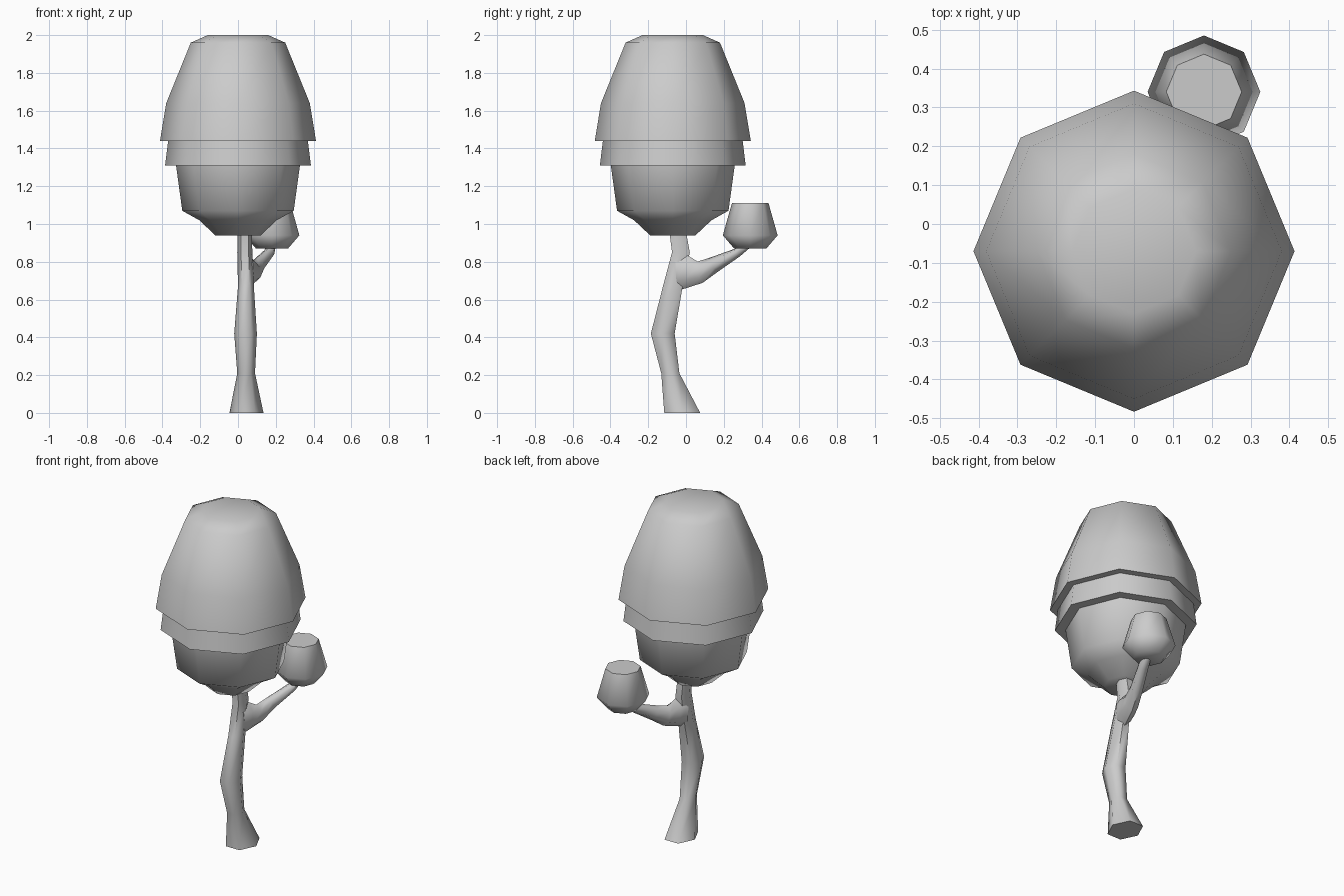
import bpy
from math import cos, sin, pi, radians
from mathutils import Vector

if "Cube" in bpy.data.objects:
    bpy.data.objects.remove(bpy.data.objects["Cube"])


def skin(name, rings, angle):
    """Closed mesh through equal-sized rings, with capped ends."""
    n = len(rings[0])
    verts = [v for ring in rings for v in ring]
    faces = [tuple(reversed(range(n)))]
    for k in range(len(rings) - 1):
        for i in range(n):
            j = (i + 1) % n
            faces.append((k * n + i, k * n + j, (k + 1) * n + j, (k + 1) * n + i))
    faces.append(tuple(range(len(verts) - n, len(verts))))
    me = bpy.data.meshes.new(name)
    me.from_pydata(verts, [], faces)
    me.shade_smooth()
    me.set_sharp_from_angle(angle=radians(angle))
    ob = bpy.data.objects.new(name, me)
    bpy.context.collection.objects.link(ob)
    return ob


def ring(c, a, b, n):
    """n-sided ring around c spanned by half-axes a and b."""
    return [Vector(c) + a * cos(2 * pi * i / n) + b * sin(2 * pi * i / n) for i in range(n)]


X, Y, Z = Vector((1, 0, 0)), Vector((0, 1, 0)), Vector((0, 0, 1))


def lathe(name, cx, cy, profile):
    return skin(name, [ring((cx, cy, z), X * r, Y * r, 8) for r, z in profile], 60)


# Large stepped canopy
lathe("canopy", 0, -0.07, [
    (0.12, 0.94), (0.205, 1.02), (0.295, 1.07), (0.328, 1.31), (0.386, 1.31),
    (0.37, 1.44), (0.413, 1.44), (0.38, 1.64), (0.25, 1.96), (0.16, 2.0)])

# Small leaf clump on the branch
lathe("small_canopy", 0.18, 0.34, [(0.085, 0.87), (0.145, 0.94), (0.097, 1.11)])

# Bent trunk: x, y, z, half width in x, half width in y
trunk = [
    (0.045, -0.02, 0.0, 0.09, 0.095), (0.043, -0.083, 0.21, 0.047, 0.048),
    (0.04, -0.123, 0.42, 0.06, 0.063), (0.042, -0.07, 0.67, 0.042, 0.052),
    (0.036, -0.027, 0.85, 0.04, 0.047), (0.035, -0.05, 1.0, 0.037, 0.043)]
skin("trunk", [ring((x, y, z), X * rx, Y * ry / 0.866, 6) for x, y, z, rx, ry in trunk], 65)

# Side branch: centre, half width, half height
branch = [
    ((0.042, -0.04, 0.745), 0.04, 0.095), ((0.06, 0.01, 0.748), 0.042, 0.085),
    ((0.082, 0.075, 0.745), 0.036, 0.058), ((0.108, 0.15, 0.785), 0.03, 0.043),
    ((0.165, 0.275, 0.85), 0.026, 0.024), ((0.18, 0.33, 0.89), 0.02, 0.018)]
rings = []
for k, (c, w, h) in enumerate(branch):
    prev = Vector(branch[max(k - 1, 0)][0])
    nxt = Vector(branch[min(k + 1, len(branch) - 1)][0])
    t = (nxt - prev).normalized()
    side = t.cross(Z).normalized()
    up = side.cross(t)
    rings.append(ring(c, up * h, -side * w / 0.866, 6))
b = skin("branch", rings, 65)

# Make the branch face outward
import bmesh
bm = bmesh.new()
bm.from_mesh(b.data)
bmesh.ops.recalc_face_normals(bm, faces=bm.faces)
bm.to_mesh(b.data)
bm.free()
